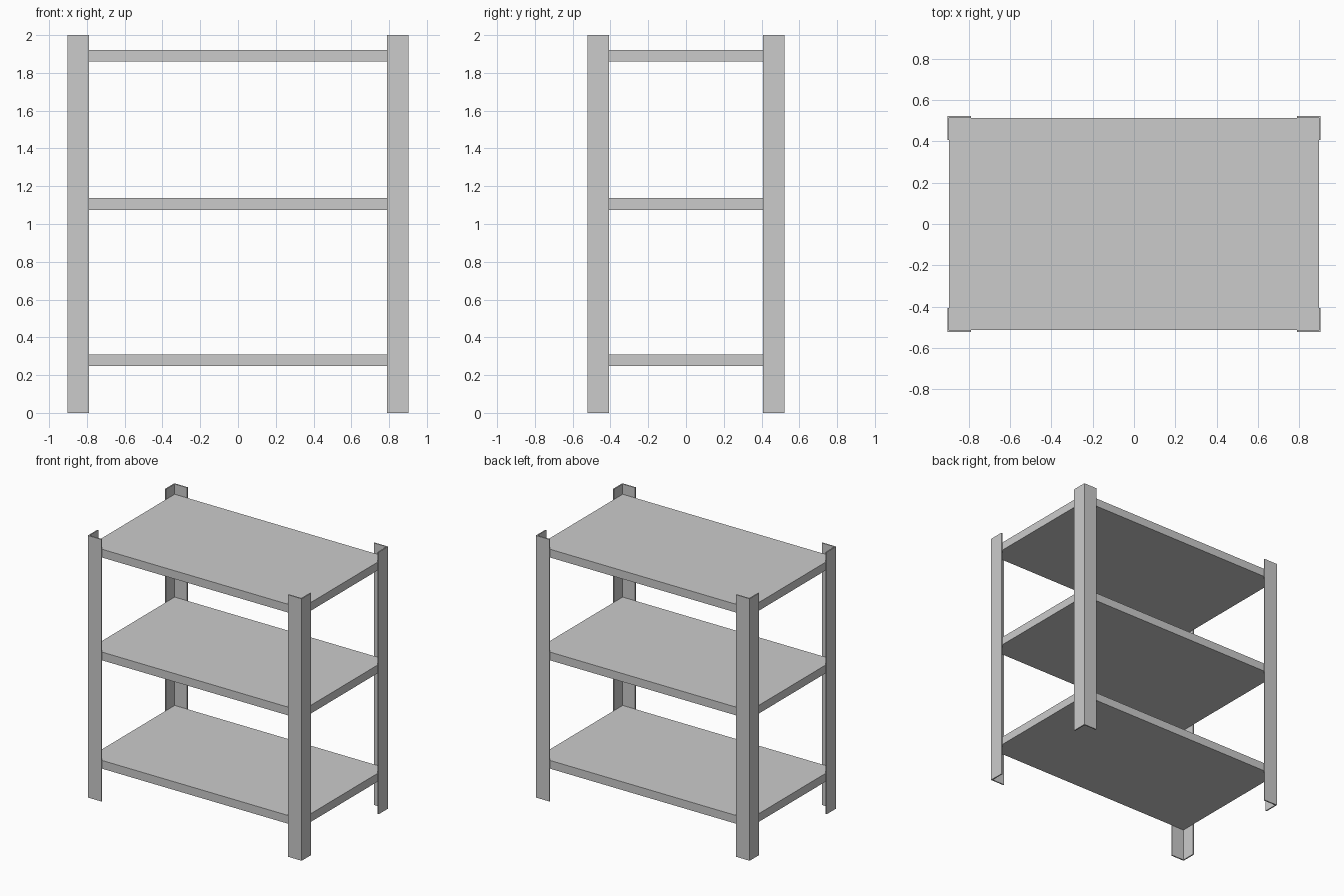
import bpy, bmesh

if "Cube" in bpy.data.objects:
    bpy.data.objects.remove(bpy.data.objects["Cube"])

HX, HY, H = 0.903, 0.522, 2.0   # outer half width, half depth, height
LEG, T = 0.115, 0.009           # angle flange width and sheet thickness


def add_object(name, bm):
    bmesh.ops.recalc_face_normals(bm, faces=bm.faces)
    mesh = bpy.data.meshes.new(name)
    bm.to_mesh(mesh)
    bm.free()
    obj = bpy.data.objects.new(name, mesh)
    bpy.context.collection.objects.link(obj)
    return obj


def prism(name, profile, z0, z1):
    """Extrude a closed xy profile from z0 up to z1."""
    bm = bmesh.new()
    face = bm.faces.new([bm.verts.new((x, y, z0)) for x, y in profile])
    ext = bmesh.ops.extrude_face_region(bm, geom=[face])
    top = [v for v in ext["geom"] if isinstance(v, bmesh.types.BMVert)]
    bmesh.ops.translate(bm, verts=top, vec=(0, 0, z1 - z0))
    return add_object(name, bm)


# Corner posts: L-shaped angle section, mirrored to each corner
angle = [(HX, HY), (HX - LEG, HY), (HX - LEG, HY - T),
         (HX - T, HY - T), (HX - T, HY - LEG), (HX, HY - LEG)]
for side, sx in (("left", -1), ("right", 1)):
    for end, sy in (("front", -1), ("back", 1)):
        prism(f"{end}_{side}_post", [(x * sx, y * sy) for x, y in angle], 0, H)

# Shelf boards fitted inside the posts
sx, sy = HX - T, HY - T
board = [(-sx, -sy), (sx, -sy), (sx, sy), (-sx, sy)]
for name, z in (("bottom_shelf", 0.247), ("middle_shelf", 1.074), ("top_shelf", 1.859)):
    prism(name, board, z, z + 0.063)
